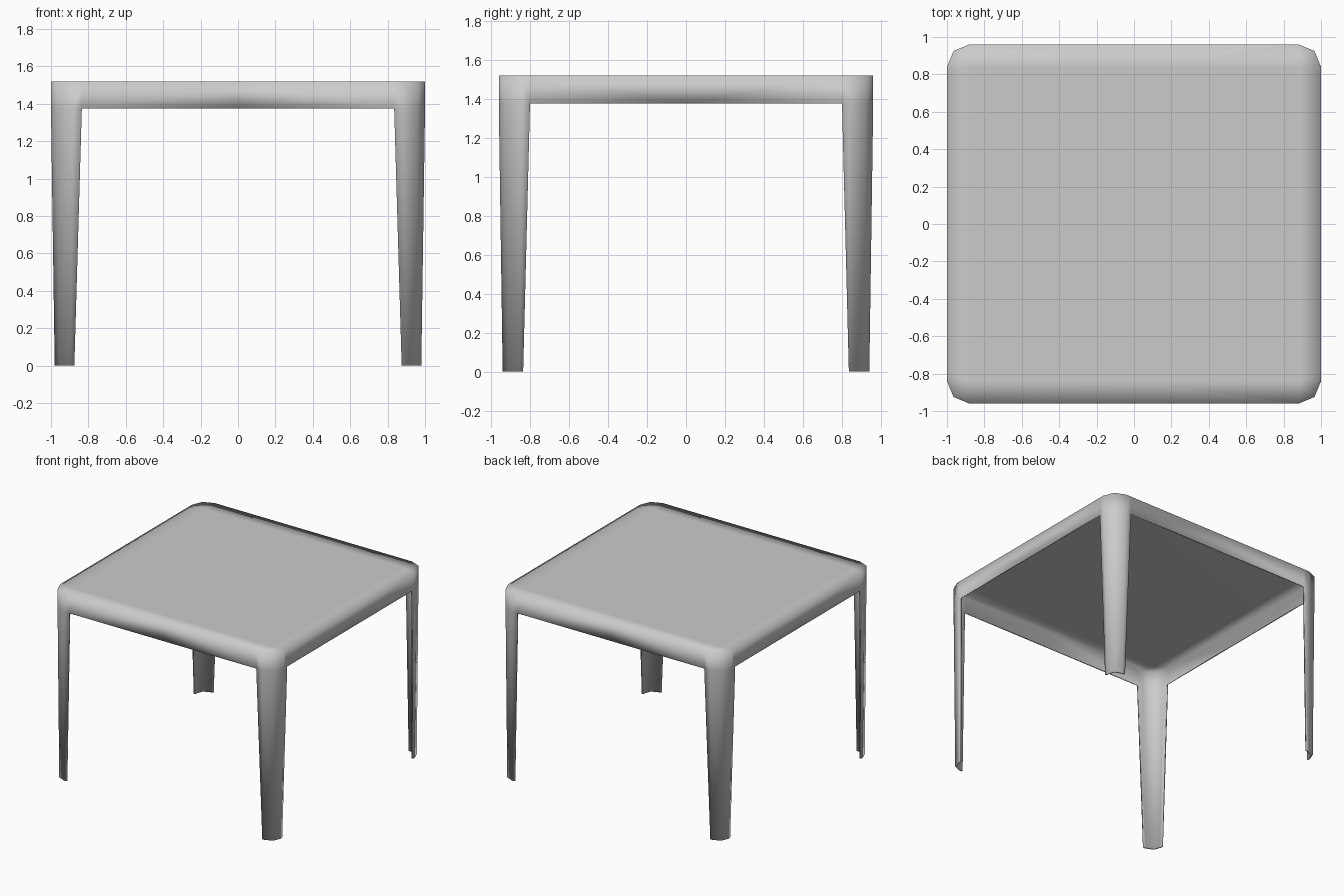
import bpy
import bmesh

if "Cube" in bpy.data.objects:
    bpy.data.objects.remove(bpy.data.objects["Cube"])

H, APRON_Z = 1.52, 1.375

# Quarter outline of the rim (right side round the corner to the back)
rim = [(1, 0), (1, .80), (1, .84), (.965, .925), (.88, .96), (.835, .96), (0, .96)]
# Curved corner strip at the foot, matching rim[1:6]
foot = [(.98, .835), (.98, .855), (.957, .915), (.895, .94), (.875, .94)]

bm = bmesh.new()


def row(points, z):
    return [bm.verts.new((x, y, z)) for x, y in points]


def bridge(a, b):
    for i in range(len(a) - 1):
        bm.faces.new((a[i], a[i + 1], b[i + 1], b[i]))


top = row(rim, H)
low = row(rim, APRON_Z)
feet = row(foot, 0)

# Apron and open-backed tapered leg
bridge(low, top)
bridge(feet, low[1:6])

# Flat top with a border ring that softens the shading
c, px, corner, py = row([(0, 0), (.88, 0), (.88, .84), (0, .84)], H)
bm.faces.new((c, px, corner, py))
bm.faces.new((px, top[0], top[1], top[2], corner))
bm.faces.new((corner, top[2], top[3]))
bm.faces.new((corner, top[3], top[4]))
bm.faces.new((corner, top[4], top[5], top[6], py))
bmesh.ops.recalc_face_normals(bm, faces=bm.faces)
if c.link_faces[0].normal.z < 0:
    bmesh.ops.reverse_faces(bm, faces=bm.faces)

mesh = bpy.data.meshes.new("table_shell")
bm.to_mesh(mesh)
bm.free()
mesh.polygons.foreach_set("use_smooth", [True] * len(mesh.polygons))
table = bpy.data.objects.new("table_shell", mesh)
bpy.context.collection.objects.link(table)

# Mirror to all four corners, then give the moulded shell its thin wall
mirror = table.modifiers.new("four_corners", 'MIRROR')
mirror.use_axis = (True, True, False)
wall = table.modifiers.new("thin_wall", 'SOLIDIFY')
wall.thickness = 0.012
wall.offset = -1
